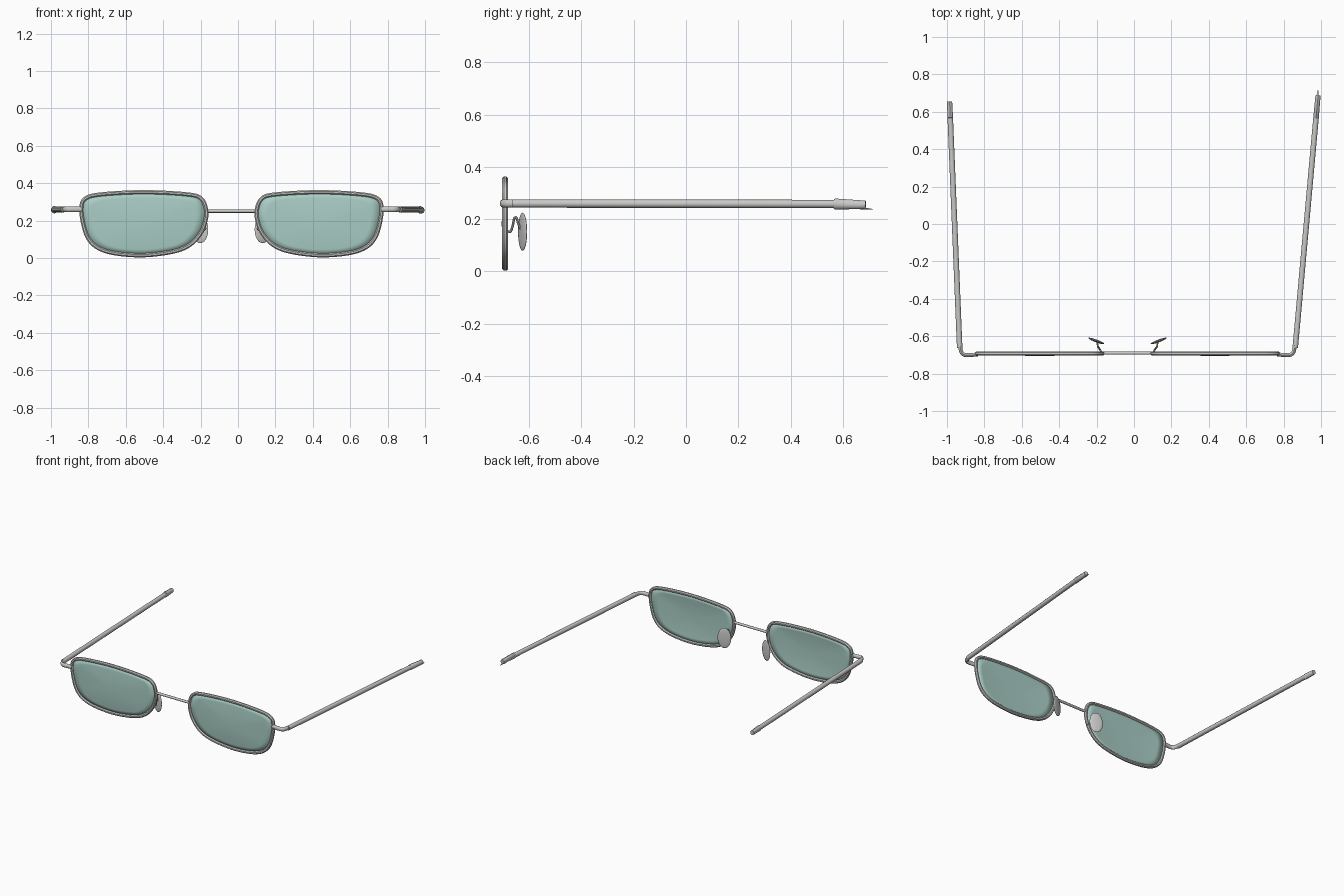
import bpy, bmesh, math
from mathutils import Vector

if "Cube" in bpy.data.objects:
    bpy.data.objects.remove(bpy.data.objects["Cube"])

AXIS = -0.035  # mirror plane of the front frame


def material(name, col):
    m = bpy.data.materials.new(name)
    m.diffuse_color = (*col, 1)
    m.use_nodes = True
    m.node_tree.nodes["Principled BSDF"].inputs["Base Color"].default_value = m.diffuse_color
    return m


METAL = material("silver_metal", (0.58, 0.58, 0.57))
GLASS = material("green_tint", (0.40, 0.61, 0.56))


def finish(name, bm, mat, angle=40):
    bmesh.ops.recalc_face_normals(bm, faces=bm.faces)
    me = bpy.data.meshes.new(name)
    bm.to_mesh(me)
    bm.free()
    ob = bpy.data.objects.new(name, me)
    bpy.context.collection.objects.link(ob)
    me.materials.append(mat)
    bpy.ops.object.select_all(action='DESELECT')
    ob.select_set(True)
    bpy.context.view_layer.objects.active = ob
    bpy.ops.object.shade_smooth_by_angle(angle=math.radians(angle))
    return ob


def smooth_path(pts, steps, closed):
    # Catmull-Rom curve through the points
    pts = [Vector(p) for p in pts]
    n = len(pts)
    get = (lambda i: pts[i % n]) if closed else (lambda i: pts[max(0, min(n - 1, i))])
    out = []
    for i in range(n if closed else n - 1):
        a, b, c, d = get(i - 1), get(i), get(i + 1), get(i + 2)
        for k in range(steps):
            t = k / steps
            out.append(0.5 * (2 * b + (c - a) * t + (2 * a - 5 * b + 4 * c - d) * t * t
                              + (3 * b - a - 3 * c + d) * t ** 3))
    return out if closed else out + [pts[-1]]


def sweep(name, path, sizes, ref, sides=10, closed=False):
    # tube with half sizes (across, along ref) at each path point
    bm = bmesh.new()
    path = [Vector(p) for p in path]
    n = len(path)
    if isinstance(sizes, tuple):
        sizes = [sizes] * n
    rings = []
    for i, p in enumerate(path):
        nxt = path[(i + 1) % n] if closed else path[min(i + 1, n - 1)]
        prv = path[i - 1] if closed else path[max(i - 1, 0)]
        t = (nxt - prv).normalized()
        side = t.cross(Vector(ref)).normalized()
        up = side.cross(t)
        a, b = sizes[i]
        rings.append([bm.verts.new(p + side * a * math.cos(w) + up * b * math.sin(w))
                      for w in (math.tau * (k + 0.5) / sides for k in range(sides))])
    for i in range(n if closed else n - 1):
        r, s = rings[i], rings[(i + 1) % n]
        for k in range(sides):
            bm.faces.new((r[k], r[(k + 1) % sides], s[(k + 1) % sides], s[k]))
    if not closed:
        bm.faces.new(rings[0])
        bm.faces.new(rings[-1])
    return finish(name, bm, METAL)


# outer lens outline (x from lens centre, z)
OUTLINE = [(-.345, .27), (-.324, .325), (-.238, .35), (0, .363), (.243, .35), (.318, .325),
           (.345, .26), (.34, .195), (.312, .125), (.254, .062), (.163, .024), (0, .003),
           (-.158, .014), (-.254, .046), (-.307, .10), (-.334, .18)]


def outline(m, sx, sz):
    # m = -1 gives the left lens, +1 its mirror image
    pts = [(AXIS + m * (0.469 - x * sx), -0.692, 0.183 + (z - 0.183) * sz) for x, z in OUTLINE]
    return smooth_path(pts, 5, True)


def make_lens(name, m):
    bm = bmesh.new()
    edge = outline(m, 0.95, 0.9)
    c = Vector((AXIS + m * 0.469, -0.692, 0.183))
    prev = None
    for s in (1, .85, .65, .45, .25):
        ring = [bm.verts.new(c + (p - c) * s + Vector((0, -0.01 * (1 - s * s), 0))) for p in edge]
        if prev:
            for k in range(len(ring)):
                j = (k + 1) % len(ring)
                bm.faces.new((prev[k], prev[j], ring[j], ring[k]))
        prev = ring
    tip = bm.verts.new(c + Vector((0, -0.01, 0)))
    for k in range(len(prev)):
        bm.faces.new((prev[k], prev[(k + 1) % len(prev)], tip))
    ob = finish(name, bm, GLASS)
    mod = ob.modifiers.new("thickness", 'SOLIDIFY')
    mod.thickness = 0.006
    mod.offset = 0


def make_pad(name, m):
    bm = bmesh.new()
    bmesh.ops.create_uvsphere(bm, u_segments=20, v_segments=12, radius=1)
    wide = Vector((m * 0.043, 0.016, 0))
    thin = Vector((-m * 0.0025, 0.007, 0))
    c = Vector((AXIS + m * 0.167, -0.625, 0.152))
    for v in bm.verts:
        v.co = c + wide * v.co.x + thin * v.co.y + Vector((0, 0, 0.073)) * v.co.z
    finish(name, bm, METAL, 60)


for label, m, end in (("left", -1, (-0.986, 0.655, 0.257)), ("right", 1, (0.984, 0.687, 0.255))):
    # rim and lens
    sweep(label + "_rim", outline(m, 0.969, 0.94), (0.0115, 0.0125), (0, 1, 0), 8, True)
    make_lens(label + "_lens", m)
    # nose pad and its bent wire
    wire = [(.138, -.688, .158), (.146, -.672, .152), (.153, -.663, .175), (.157, -.657, .203),
            (.159, -.648, .205), (.160, -.641, .18), (.162, -.628, .158)]
    sweep(label + "_pad_wire", smooth_path([(AXIS + m * x, y, z) for x, y, z in wire], 4, False),
          (0.005, 0.005), (1, 0, 0), 8)
    make_pad(label + "_nose_pad", m)
    # curved end piece joining rim and temple
    joint = [(.80, -.697), (.845, -.701), (.872, -.699), (.889, -.682), (.895, -.645)]
    sweep(label + "_end_piece", smooth_path([(AXIS + m * x, y, .26) for x, y in joint], 5, False),
          (0.011, 0.015), (0, 0, 1))
    # straight temple arm
    start = Vector((AXIS + m * 0.897, -0.662, 0.26))
    end = Vector(end)
    cut = start.lerp(end, (0.57 - start.y) / (end.y - start.y))
    cut.z = 0.258
    sweep(label + "_temple", [start, cut], (0.0155, 0.016), (0, 0, 1))
    # sleeve at the arm end
    sweep(label + "_temple_tip", [cut - (end - cut) * 0.04, cut, end],
          [(0.012, 0.018), (0.0155, 0.021), (0.0145, 0.016)], (0, 0, 1))

# thin point behind the right sleeve
sweep("right_tip_point", [(0.98, 0.66, 0.243), (0.984, 0.715, 0.238)],
      [(0.011, 0.005), (0.002, 0.001)], (0, 0, 1), 6)

# bridge between the rims
sweep("bridge", [(-0.172, -0.69, 0.25), (0.102, -0.69, 0.25)], (0.0095, 0.0085), (0, 0, 1))
